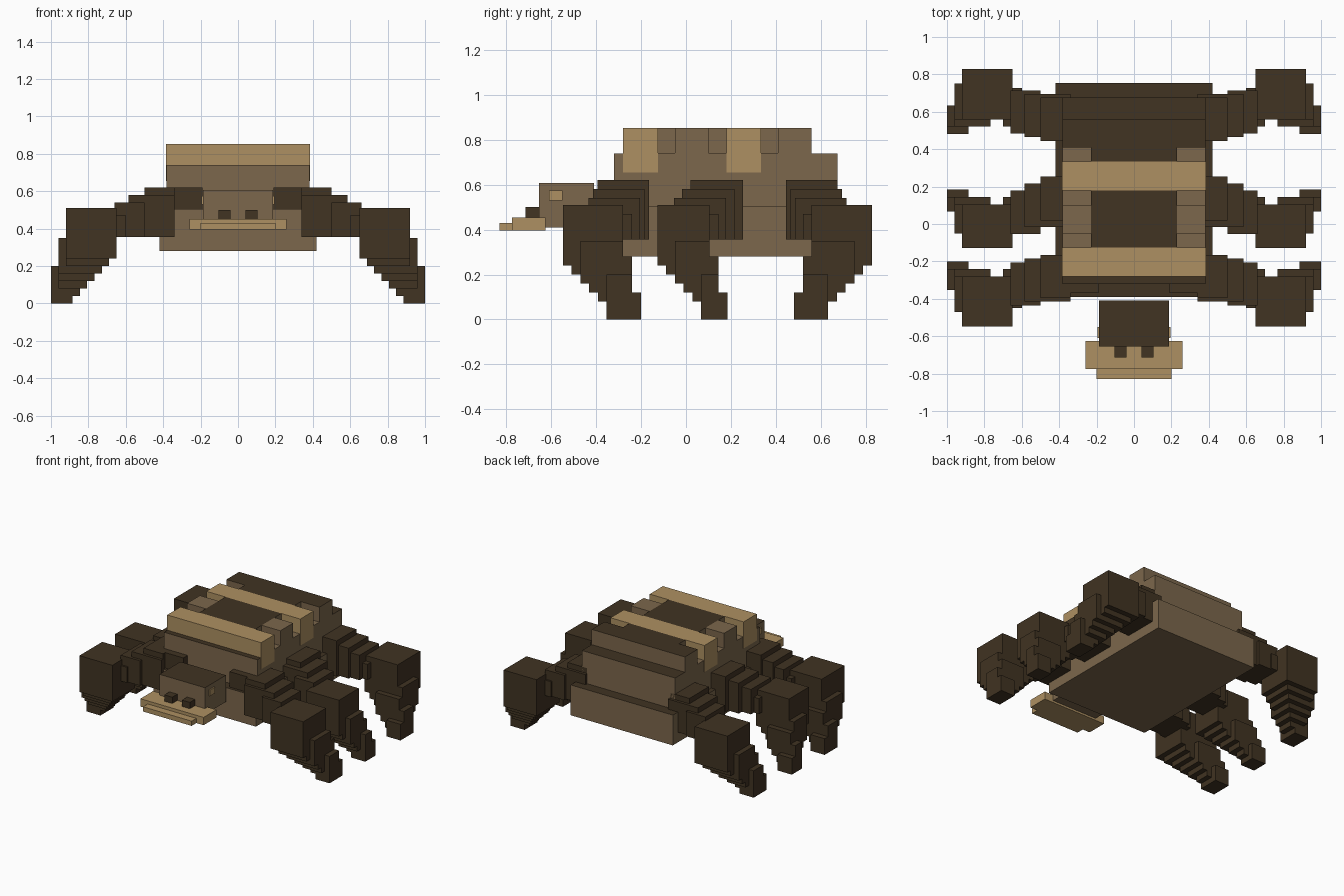
import bpy
import bmesh

cube = bpy.data.objects.get("Cube")
if cube:
    bpy.data.objects.remove(cube, do_unlink=True)


def material(name, r, g, b):
    m = bpy.data.materials.new(name)
    m.diffuse_color = (r, g, b, 1)
    m.use_nodes = True
    m.node_tree.nodes["Principled BSDF"].inputs["Base Color"].default_value = (r, g, b, 1)
    return m


DARK = material("dark brown", 0.052, 0.033, 0.016)
MID = material("mid brown", 0.2, 0.135, 0.072)
TAN = material("tan", 0.42, 0.28, 0.122)


def build(name, boxes, side, top=None):
    """Boxes given as (x range, y range, z range); upward faces may take a second colour."""
    bm = bmesh.new()
    for ranges in boxes:
        lo = [min(r) for r in ranges]
        hi = [max(r) for r in ranges]
        cube = bmesh.ops.create_cube(bm, size=1)
        for v in cube["verts"]:
            v.co = [hi[k] if v.co[k] > 0 else lo[k] for k in range(3)]
    bm.normal_update()
    if top:
        for f in bm.faces:
            f.material_index = int(f.normal.z > 0.5)
    mesh = bpy.data.meshes.new(name)
    bm.to_mesh(mesh)
    bm.free()
    mesh.materials.append(side)
    if top:
        mesh.materials.append(top)
    obj = bpy.data.objects.new(name, mesh)
    bpy.context.collection.objects.link(obj)
    return obj


def wide(half, y, z):
    return ((-half, half), y, z)


def both(x, y, z):
    return [(x, y, z), ((-x[1], -x[0]), y, z)]


# Stepped body with dark ledges
LOW, SHELF, ROOF = 0.28, 0.74, 0.853
build("body_base", [wide(0.42, (-0.39, 0.755), (LOW, 0.505))], MID, DARK)
build("body_middle", [wide(0.383, (-0.32, 0.675), (0.505, SHELF))], MID, DARK)
DECK = (SHELF, ROOF)
build("back_panel", [wide(0.23, (-0.125, 0.18), DECK),
                     wide(0.23, (0.335, 0.41), DECK),
                     wide(0.383, (0.41, 0.56), DECK)], MID, DARK)
build("side_blocks", both((0.23, 0.383), (-0.05, 0.1), DECK), MID)

# Mid brown floors of the side notches
floors = []
for y in ((-0.125, -0.05), (0.1, 0.18), (0.335, 0.41)):
    floors += both((0.23, 0.383), y, (SHELF, SHELF + 0.002))
build("notch_floors", floors, MID)

# Tan bands over the back, running a little down the sides
for name, y in (("front_band", (-0.28, -0.125)), ("rear_band", (0.18, 0.335))):
    build(name, [wide(0.383, y, DECK)] + both((0.38, 0.386), y, (0.655, ROOF)), TAN)

# Head, eyes, jaw and teeth
build("head", [wide(0.187, (-0.655, -0.41), (0.41, 0.608))], MID, DARK)
build("eyes", both((0.187, 0.196), (-0.61, -0.55), (0.53, 0.575)), TAN)
build("jaw", [wide(0.26, (-0.775, -0.625), (0.395, 0.453)),
              wide(0.2, (-0.83, -0.775), (0.395, 0.43))], TAN)
build("teeth", both((0.04, 0.105), (-0.715, -0.65), (0.453, 0.5)), DARK)

# Shin steps: outer edge, top, and rear edge measured from the knee's rear edge
OUTER = (0.92, 0.92, 0.96, 0.96, 0.96, 1, 1)
TOPS = (0.51, 0.35, 0.35, 0.28, 0.28, 0.2, 0.12)
REAR = (0, 0, 0, 0.04, 0.04, 0.04, 0.08)


def leg_boxes(hip, knee, lean):
    """Hip and knee are y ranges; lean is the y shift per thigh step."""
    boxes = []
    for i, (inner, outer) in enumerate(((0.34, 0.5), (0.34, 0.585), (0.5, 0.66))):
        y = [v - lean * i for v in hip]
        boxes.append(((inner, outer), y, (0.355, 0.62 - 0.04 * i)))
    boxes.append(((0.6, 0.7), (knee[0] + 0.1, knee[1] + 0.04), (0.355, 0.47)))
    for i in range(7):
        front = knee[0] + (0.195 / 5) * min(i, 5)
        boxes.append(((0.65 + 0.039 * i, OUTER[i]),
                      (front, knee[1] + REAR[i]),
                      (0.24 - 0.04 * i, TOPS[i])))
    return boxes


front = leg_boxes((-0.395, -0.165), (-0.548, -0.28), 0.02)
middle = leg_boxes((0.02, 0.253), (-0.128, 0.105), 0.037)
# The rear legs mirror the front ones about the body's centre
rear = [(x, [0.28 - v for v in y], z) for x, y, z in front]
front.append(((0.19, 0.34), (-0.37, -0.2), (0.505, 0.62)))

for name, boxes in (("front", front), ("middle", middle), ("rear", rear)):
    for side, s in (("left", 1), ("right", -1)):
        build(f"{name}_{side}_leg",
              [([s * v for v in x], y, z) for x, y, z in boxes], DARK)
